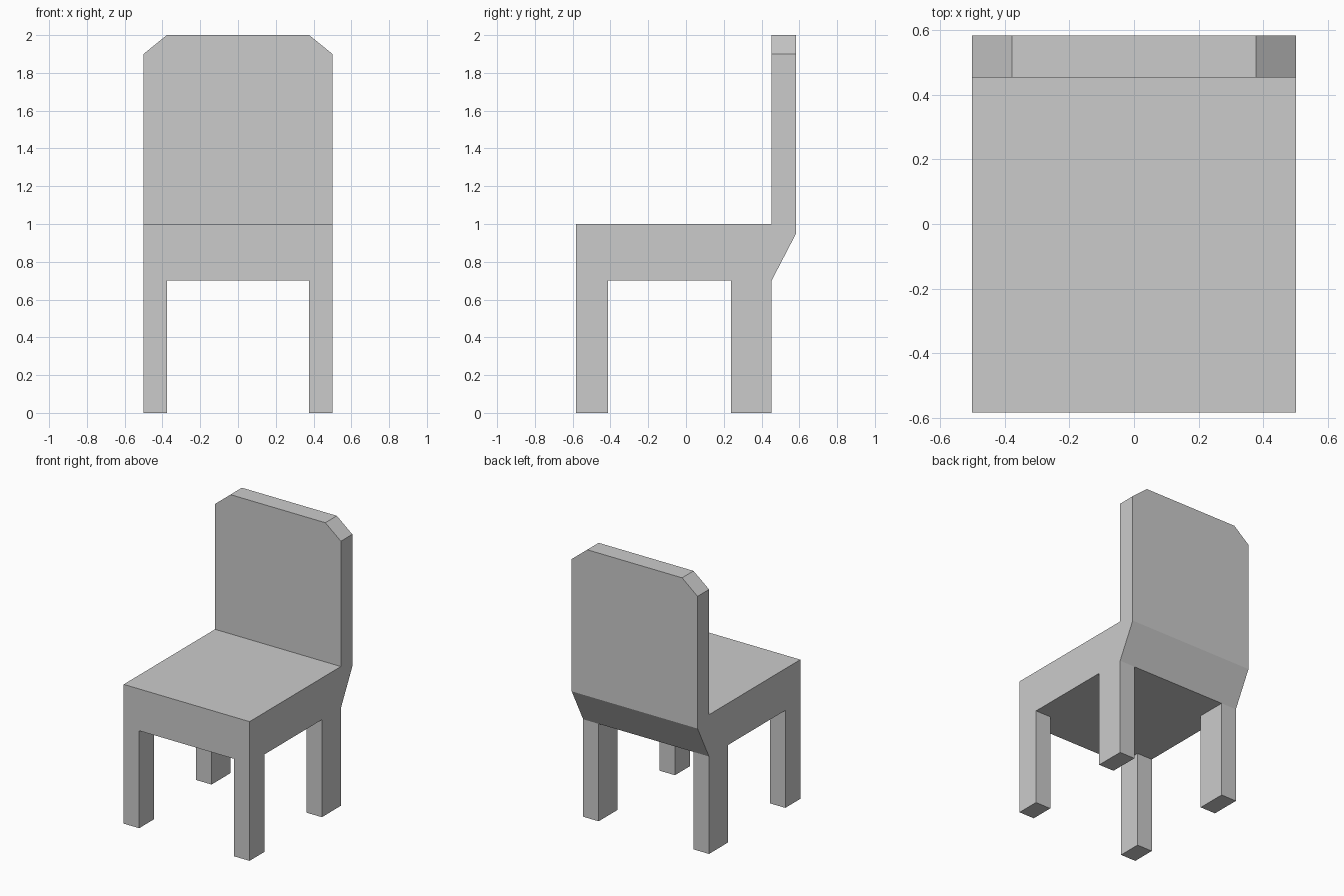
import bpy, bmesh, math

if "Cube" in bpy.data.objects:
    bpy.data.objects.remove(bpy.data.objects["Cube"])

HALF_W, HALF_D = 0.5, 0.583
LEG_X = 0.377                     # inner side of legs, also start of corner cuts
LEG_FRONT_Y, LEG_BACK_Y = -0.413, 0.238
BACK_Y = 0.453                    # front of backrest, rear of back legs
UNDER_Z, SEAT_Z, TOP_Z = 0.7, 1.0, 2.0

bm = bmesh.new()

# Seat and backrest: side profile swept across the width
profile = [(-HALF_D, UNDER_Z), (BACK_Y, UNDER_Z), (HALF_D, 0.95),
           (HALF_D, TOP_Z), (BACK_Y, TOP_Z), (BACK_Y, SEAT_Z), (-HALF_D, SEAT_Z)]
side = bm.faces.new([bm.verts.new((-HALF_W, y, z)) for y, z in profile])
sweep = bmesh.ops.extrude_face_region(bm, geom=[side])
moved = [v for v in sweep["geom"] if isinstance(v, bmesh.types.BMVert)]
bmesh.ops.translate(bm, verts=moved, vec=(2 * HALF_W, 0, 0))
bmesh.ops.recalc_face_normals(bm, faces=bm.faces[:])


def slice_at(co, normal):
    geom = bm.verts[:] + bm.edges[:] + bm.faces[:]
    bmesh.ops.bisect_plane(bm, geom=geom, dist=1e-5, plane_co=co, plane_no=normal)


# Cut lines for legs and backrest corners
for x in (-LEG_X, LEG_X):
    slice_at((x, 0, 0), (1, 0, 0))
for y in (LEG_FRONT_Y, LEG_BACK_Y):
    slice_at((0, y, 0), (0, 1, 0))

# Clipped top corners of the backrest
for v in bm.verts:
    if v.co.z > TOP_Z - 0.01 and abs(v.co.x) > HALF_W - 0.01:
        v.co.z = 1.9

# Four legs pulled down from the corners of the underside
bm.normal_update()
corners = []
for f in bm.faces:
    c = f.calc_center_median()
    if (f.normal.z < -0.99 and abs(c.x) > LEG_X
            and not LEG_FRONT_Y < c.y < LEG_BACK_Y):
        corners.append(f)
feet = bmesh.ops.extrude_discrete_faces(bm, faces=corners)["faces"]
for f in feet:
    for v in f.verts:
        v.co.z = 0

# Merge the flat faces again
bmesh.ops.recalc_face_normals(bm, faces=bm.faces[:])
bmesh.ops.dissolve_limit(bm, angle_limit=math.radians(1),
                         verts=bm.verts[:], edges=bm.edges[:])

mesh = bpy.data.meshes.new("chair")
bm.to_mesh(mesh)
bm.free()
bpy.context.collection.objects.link(bpy.data.objects.new("chair", mesh))
